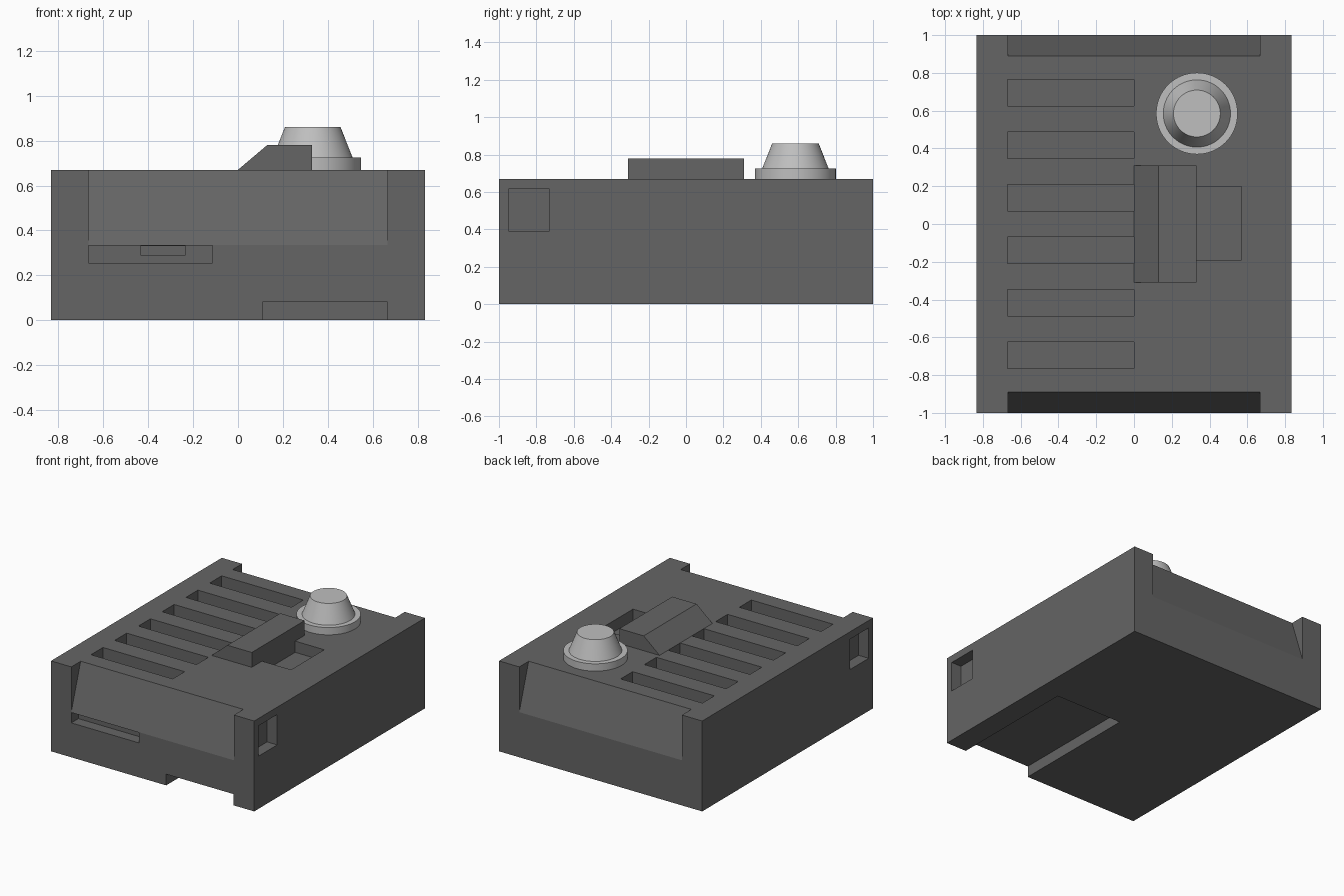
import bpy
import bmesh
import math

cube = bpy.data.objects.get("Cube")
if cube:
    bpy.data.objects.remove(cube, do_unlink=True)

TOP = 0.67      # height of the case
HALF_X = 0.833
RECESS = 0.083  # depth shared by the shallow pockets


def material(name, value):
    mat = bpy.data.materials.new(name)
    mat.use_nodes = True
    color = (value, value, value, 1)
    mat.diffuse_color = color
    mat.node_tree.nodes["Principled BSDF"].inputs["Base Color"].default_value = color
    return mat


dark_grey = material("dark grey plastic", 0.13)
light_grey = material("light grey knob", 0.52)


def add_object(name, bm, mat):
    bmesh.ops.recalc_face_normals(bm, faces=bm.faces)
    mesh = bpy.data.meshes.new(name)
    bm.to_mesh(mesh)
    bm.free()
    mesh.materials.append(mat)
    obj = bpy.data.objects.new(name, mesh)
    bpy.context.collection.objects.link(obj)
    return obj


def prism(name, points, offset, mat=dark_grey):
    """Extrude a closed 3D outline along an offset."""
    bm = bmesh.new()
    face = bm.faces.new([bm.verts.new(p) for p in points])
    result = bmesh.ops.extrude_face_region(bm, geom=[face])
    verts = [v for v in result["geom"] if isinstance(v, bmesh.types.BMVert)]
    bmesh.ops.translate(bm, vec=offset, verts=verts)
    return add_object(name, bm, mat)


def box(name, x0, x1, y0, y1, z0, z1):
    outline = [(x0, y0, z0), (x1, y0, z0), (x1, y1, z0), (x0, y1, z0)]
    return prism(name, outline, (0, 0, z1 - z0))


case = box("case", -HALF_X, HALF_X, -1, 1, 0, TOP)


def cut(cutter):
    """Subtract a cutter from the case and discard it."""
    mod = case.modifiers.new("cut", "BOOLEAN")
    mod.operation = "DIFFERENCE"
    mod.solver = "EXACT"
    mod.object = cutter
    bpy.context.view_layer.update()
    graph = bpy.context.evaluated_depsgraph_get()
    mesh = bpy.data.meshes.new_from_object(case.evaluated_get(graph))
    case.modifiers.remove(mod)
    case.data = mesh
    bpy.data.objects.remove(cutter, do_unlink=True)


# Sloping scoops in the front and back
for side in (-1, 1):
    outline = [(-0.667, side * y, z) for y, z in
               ((1.033, 0.234), (0.857, 0.77), (1.2, 0.77))]
    cut(prism("scoop_cutter", outline, (1.334, 0, 0)))

# Ventilation slots
for i in range(6):
    y = (i - 2.5) * 0.278
    cut(box("vent_cutter", -0.67, 0, y - 0.07, y + 0.07, TOP - RECESS, 0.8))

# Side pockets
for side in (-1, 1):
    xs = sorted((side * (HALF_X - RECESS), side))
    cut(box("pocket_cutter", *xs, -0.95, -0.73, 0.39, 0.615))

# Pit beside the raised wedge
cut(box("pit_cutter", 0.33, 0.568, -0.19, 0.198, TOP - RECESS, 0.8))

# Front slot with a smaller notch behind it
cut(box("slot_cutter", -0.667, -0.113, -1.1, RECESS - 1, 0.255, 0.332))
cut(box("notch_cutter", -0.435, -0.235, -0.95, 2 * RECESS - 1, 0.29, 0.331))

# Channel under the base
cut(box("channel_cutter", 0.111, 0.665, -1.1, -0.02, -0.1, 0.083))

# Raised wedge
prism("raised_wedge", [(x, -0.31, z) for x, z in
                       ((0, TOP), (0.13, 0.78), (0.33, 0.78), (0.33, TOP))],
      (0, 0.62, 0))


# Knob made of a flat collar and a tapered cap
def cone(name, r_bottom, r_top, z0, z1):
    bm = bmesh.new()
    bmesh.ops.create_cone(bm, cap_ends=True, segments=64, radius1=r_bottom,
                          radius2=r_top, depth=z1 - z0)
    bmesh.ops.translate(bm, vec=(0.333, 0.585, (z0 + z1) / 2), verts=bm.verts)
    obj = add_object(name, bm, light_grey)
    bpy.ops.object.select_all(action="DESELECT")
    obj.select_set(True)
    bpy.context.view_layer.objects.active = obj
    bpy.ops.object.shade_smooth_by_angle(angle=math.radians(30))


cone("knob_collar", 0.216, 0.216, TOP, 0.724)
cone("knob_cap", 0.178, 0.124, 0.724, 0.86)
